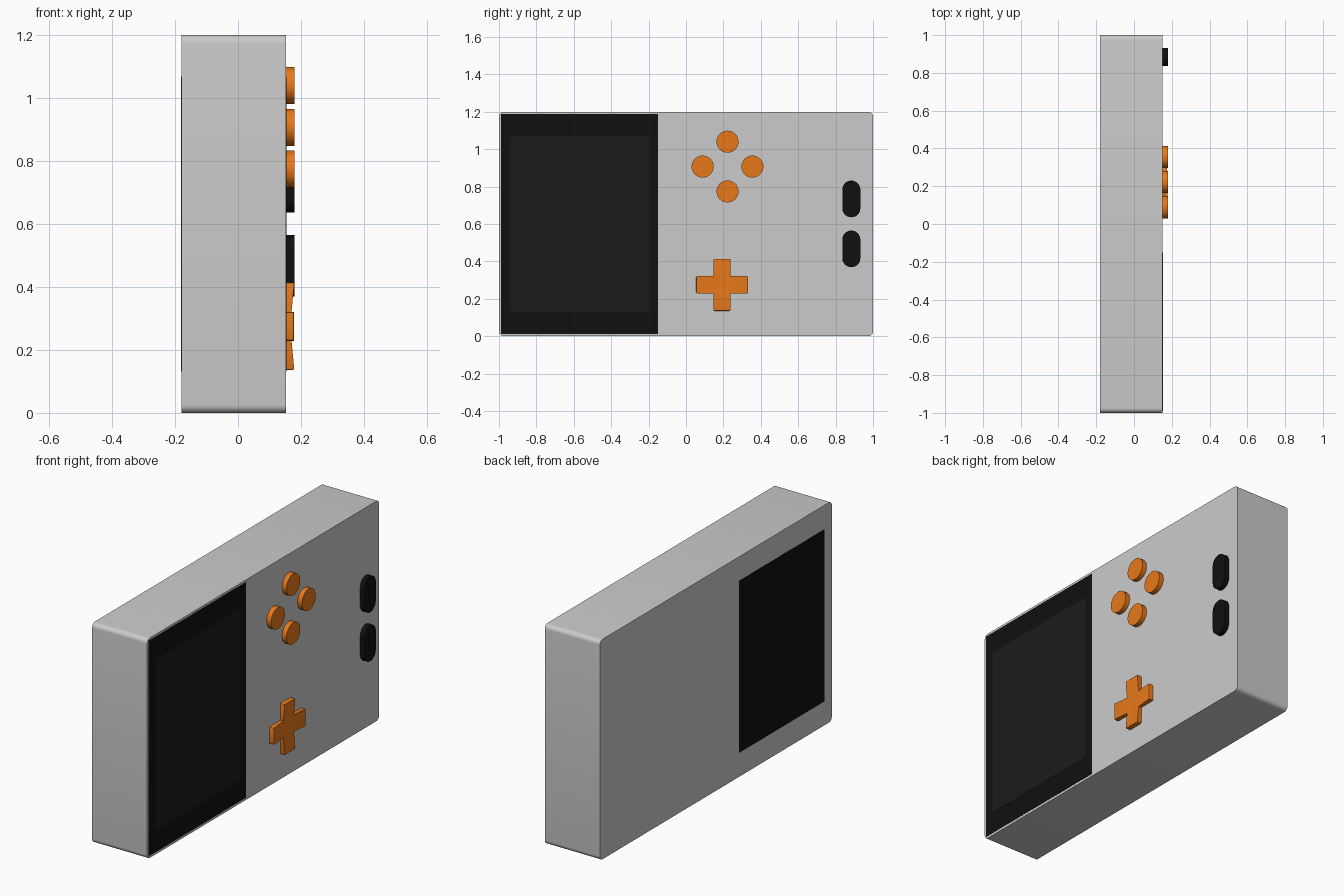
import bpy, bmesh
from math import sin, cos, pi, radians

if "Cube" in bpy.data.objects:
    bpy.data.objects.remove(bpy.data.objects["Cube"])

BACK, FACE, TOP = -0.18, 0.152, 0.179


def material(name, rgb):
    m = bpy.data.materials.new(name)
    m.diffuse_color = (*rgb, 1)
    m.use_nodes = True
    m.node_tree.nodes["Principled BSDF"].inputs["Base Color"].default_value = m.diffuse_color
    return m


orange = material("orange", (0.8, 0.19, 0.01))
black = material("black", (0.005, 0.005, 0.005))
glass = material("dark_glass", (0.011, 0.011, 0.011))


def rounded(y0, y1, z0, z1, r, n=6):
    """Rounded rectangle outline in the y-z plane, anticlockwise seen from +x."""
    corners = [(y1 - r, z1 - r), (y0 + r, z1 - r), (y0 + r, z0 + r), (y1 - r, z0 + r)]
    pts = []
    for k, (cy, cz) in enumerate(corners):
        for i in range(n + 1):
            a = pi / 2 * (k + i / n)
            p = (cy + r * cos(a), cz + r * sin(a))
            if not pts or abs(p[0] - pts[-1][0]) + abs(p[1] - pts[-1][1]) > 1e-5:
                pts.append(p)
    if abs(pts[0][0] - pts[-1][0]) + abs(pts[0][1] - pts[-1][1]) < 1e-5:
        pts.pop()
    return pts


def finish(name, bm, mat):
    me = bpy.data.meshes.new(name)
    bm.to_mesh(me)
    bm.free()
    ob = bpy.data.objects.new(name, me)
    bpy.context.collection.objects.link(ob)
    if mat:
        me.materials.append(mat)
    bpy.ops.object.select_all(action='DESELECT')
    ob.select_set(True)
    bpy.context.view_layer.objects.active = ob
    bpy.ops.object.shade_smooth_by_angle(angle=radians(35))
    return ob


def prism(name, outline, x0, x1, mat=None, bevel=0):
    """Extrude an outline along x, optionally rounding its front rim."""
    bm = bmesh.new()
    lo = [bm.verts.new((x0, y, z)) for y, z in outline]
    hi = [bm.verts.new((x1, y, z)) for y, z in outline]
    bm.faces.new(lo[::-1])
    front = bm.faces.new(hi)
    for i in range(len(lo)):
        j = (i + 1) % len(lo)
        bm.faces.new((lo[i], lo[j], hi[j], hi[i]))
    if bevel:
        bmesh.ops.bevel(bm, geom=list(front.edges), offset=bevel, segments=4,
                        profile=0.5, affect='EDGES')
    return finish(name, bm, mat)


def box(y0, y1, z0, z1):
    return [(y1, z1), (y0, z1), (y0, z0), (y1, z0)]


# Case, rounded only at its four long corners
prism("case", rounded(-1, 1, 0, 1.2, 0.025), BACK, FACE)

# Flush bezel, screen, and the matching panel on the back
prism("screen_bezel", box(-0.99, -0.15, 0.013, 1.188), FACE - 0.02, FACE + 0.001, black)
screen = box(-0.937, -0.2, 0.131, 1.069)
prism("screen", screen, FACE - 0.02, FACE + 0.002, glass)
prism("back_panel", screen, BACK - 0.001, BACK + 0.02, black)

# Four round buttons
for i in range(4):
    y, z = 0.222 + 0.133 * cos(i * pi / 2), 0.907 + 0.133 * sin(i * pi / 2)
    prism(f"round_button_{i + 1}", rounded(y - 0.059, y + 0.059, z - 0.059, z + 0.059, 0.059, 10),
          FACE - 0.01, TOP, orange, 0.012)

# Two pill buttons
for i, z in enumerate((0.467, 0.734)):
    prism(f"pill_button_{i + 1}", rounded(0.836, 0.932, z - 0.098, z + 0.098, 0.048, 10),
          FACE - 0.01, TOP, black, 0.012)

# Direction pad: a cross whose arms rise from a lower hub to the tips
hub, reach, cy, cz = 0.046, 0.139, 0.193, 0.275
quarter = [(hub, hub), (hub, reach), (-hub, reach)]
cross = []
for k in range(4):
    c, s = (1, 0, -1, 0)[k], (0, 1, 0, -1)[k]
    cross += [(u * c - v * s, u * s + v * c) for u, v in quarter]
bm = bmesh.new()
lo = [bm.verts.new((FACE - 0.01, cy + u, cz + v)) for u, v in cross]
hi = [bm.verts.new((TOP if max(abs(u), abs(v)) > 0.1 else 0.17, cy + u, cz + v))
      for u, v in cross]
bm.faces.new(lo[::-1])
bm.faces.new([hi[i] for i in (0, 3, 6, 9)])
for k in range(4):
    i = 3 * k
    bm.faces.new((hi[i], hi[i + 1], hi[i + 2], hi[(i + 3) % 12]))
for i in range(12):
    j = (i + 1) % 12
    bm.faces.new((lo[i], lo[j], hi[j], hi[i]))
tips = [e for e in bm.edges if e.verts[0] in hi and e.verts[1] in hi
        and all(v.co.x > 0.175 for v in e.verts)]
uprights = [e for e in bm.edges if abs(e.verts[0].co.x - e.verts[1].co.x) > 0.03
            and max(v.co.x for v in e.verts) > 0.175]
bmesh.ops.bevel(bm, geom=tips + uprights, offset=0.006, segments=2, profile=0.5, affect='EDGES')
bmesh.ops.recalc_face_normals(bm, faces=bm.faces)
finish("direction_pad", bm, orange)
